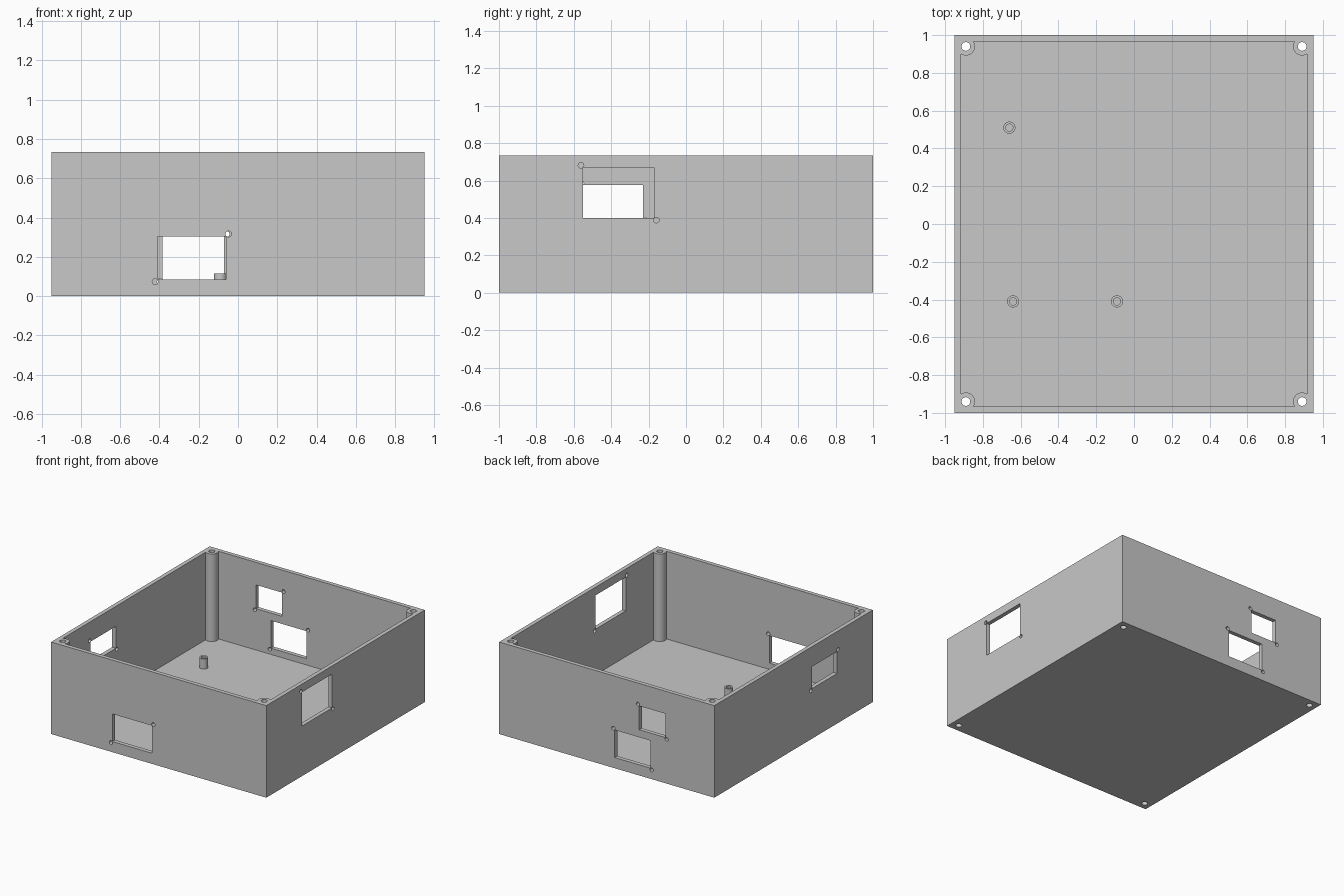
import bpy, bmesh, math
from mathutils import Matrix, Vector

cube = bpy.data.objects.get("Cube")
if cube:
    bpy.data.objects.remove(cube, do_unlink=True)

# Main dimensions
HX, HY, HZ = 0.95, 1.0, 0.735      # half width, half depth, height
WALL, FLOOR = 0.033, 0.035
POST_X, POST_Y, POST_R, SCREW_R = 0.89, 0.94, 0.048, 0.023
PIN_R = 0.015

grey = bpy.data.materials.new("plain grey")
grey.use_nodes = True
colour = (0.58, 0.58, 0.58, 1)
grey.diffuse_color = colour
grey.node_tree.nodes["Principled BSDF"].inputs["Base Color"].default_value = colour


def add_object(name, bm):
    bmesh.ops.recalc_face_normals(bm, faces=bm.faces)
    mesh = bpy.data.meshes.new(name)
    bm.to_mesh(mesh)
    bm.free()
    mesh.materials.append(grey)
    obj = bpy.data.objects.new(name, mesh)
    bpy.context.collection.objects.link(obj)
    return obj


def box(name, low, high):
    low, high = Vector(low), Vector(high)
    bm = bmesh.new()
    matrix = Matrix.Translation((low + high) / 2) @ Matrix.Diagonal((*(high - low), 1))
    bmesh.ops.create_cube(bm, size=1, matrix=matrix)
    return add_object(name, bm)


def rod(name, centre, radius, length, axis="Z", sides=40):
    turn = {"X": Matrix.Rotation(math.pi / 2, 4, "Y"),
            "Y": Matrix.Rotation(math.pi / 2, 4, "X"),
            "Z": Matrix.Identity(4)}[axis]
    bm = bmesh.new()
    bmesh.ops.create_cone(bm, cap_ends=True, segments=sides, radius1=radius,
                          radius2=radius, depth=length,
                          matrix=Matrix.Translation(centre) @ turn)
    return add_object(name, bm)


def cut(target, cutter):
    """Subtract the cutter for good, then discard it."""
    mod = target.modifiers.new("cut", "BOOLEAN")
    mod.operation, mod.solver, mod.object = "DIFFERENCE", "EXACT", cutter
    graph = bpy.context.evaluated_depsgraph_get()
    mesh = bpy.data.meshes.new_from_object(target.evaluated_get(graph))
    target.modifiers.clear()
    target.data = mesh
    bpy.data.objects.remove(cutter, do_unlink=True)


def smooth(obj):
    bpy.ops.object.select_all(action="DESELECT")
    obj.select_set(True)
    bpy.context.view_layer.objects.active = obj
    bpy.ops.object.shade_smooth_by_angle(angle=math.radians(30))


# Open case: the hollow leaves the round corner posts standing
case = box("case", (-HX, -HY, 0), (HX, HY, HZ))
hollow = box("hollow", (WALL - HX, WALL - HY, FLOOR), (HX - WALL, HY - WALL, HZ + 0.1))
corners = [(sx * POST_X, sy * POST_Y) for sx in (-1, 1) for sy in (-1, 1)]
for x, y in corners:
    cut(hollow, rod("post", (x, y, HZ / 2), POST_R, 2))
cut(case, hollow)

# Screw holes right through the corner posts
for x, y in corners:
    cut(case, rod("screw_hole", (x, y, HZ / 2), SCREW_R, 2, sides=32))

# Wall openings: wall normal axis, side, low and high along the wall, bottom, top,
# and whether the upper pin hole is at the high end
openings = [
    ("Y", -1, -0.41, -0.06, 0.085, 0.305, True),    # front
    ("Y", 1, -0.385, -0.07, 0.085, 0.305, True),    # back, lower
    ("Y", 1, -0.517, -0.287, 0.365, 0.555, True),   # back, upper
    ("X", 1, -0.55, -0.17, 0.40, 0.67, False),      # left
    ("X", -1, -0.55, -0.23, 0.40, 0.575, False),    # right
]


def on_wall(axis, across, along, z):
    return (across, along, z) if axis == "X" else (along, across, z)


for axis, side, a0, a1, z0, z1, upper_high in openings:
    middle = side * ((HX if axis == "X" else HY) - WALL / 2)
    cut(case, box("opening", on_wall(axis, middle - 0.05, a0, z0),
                  on_wall(axis, middle + 0.05, a1, z1)))
    # Pin holes just outside two opposite corners
    gap = 0.0115
    ends = (a0 - gap, a1 + gap) if upper_high else (a1 + gap, a0 - gap)
    for along, z in zip(ends, (z0 - gap, z1 + gap)):
        cut(case, rod("pin_hole", on_wall(axis, middle, along, z), PIN_R, 0.1, axis, 20))
smooth(case)

# Hollow standoffs on the floor
for i, (x, y) in enumerate([(-0.66, 0.51), (-0.64, -0.41), (-0.09, -0.41)], 1):
    standoff = rod(f"standoff_{i}", (x, y, (FLOOR + 0.115) / 2), 0.032, 0.115 - FLOOR)
    cut(standoff, rod("bore", (x, y, 0.1), 0.019, 0.3, sides=32))
    smooth(standoff)
